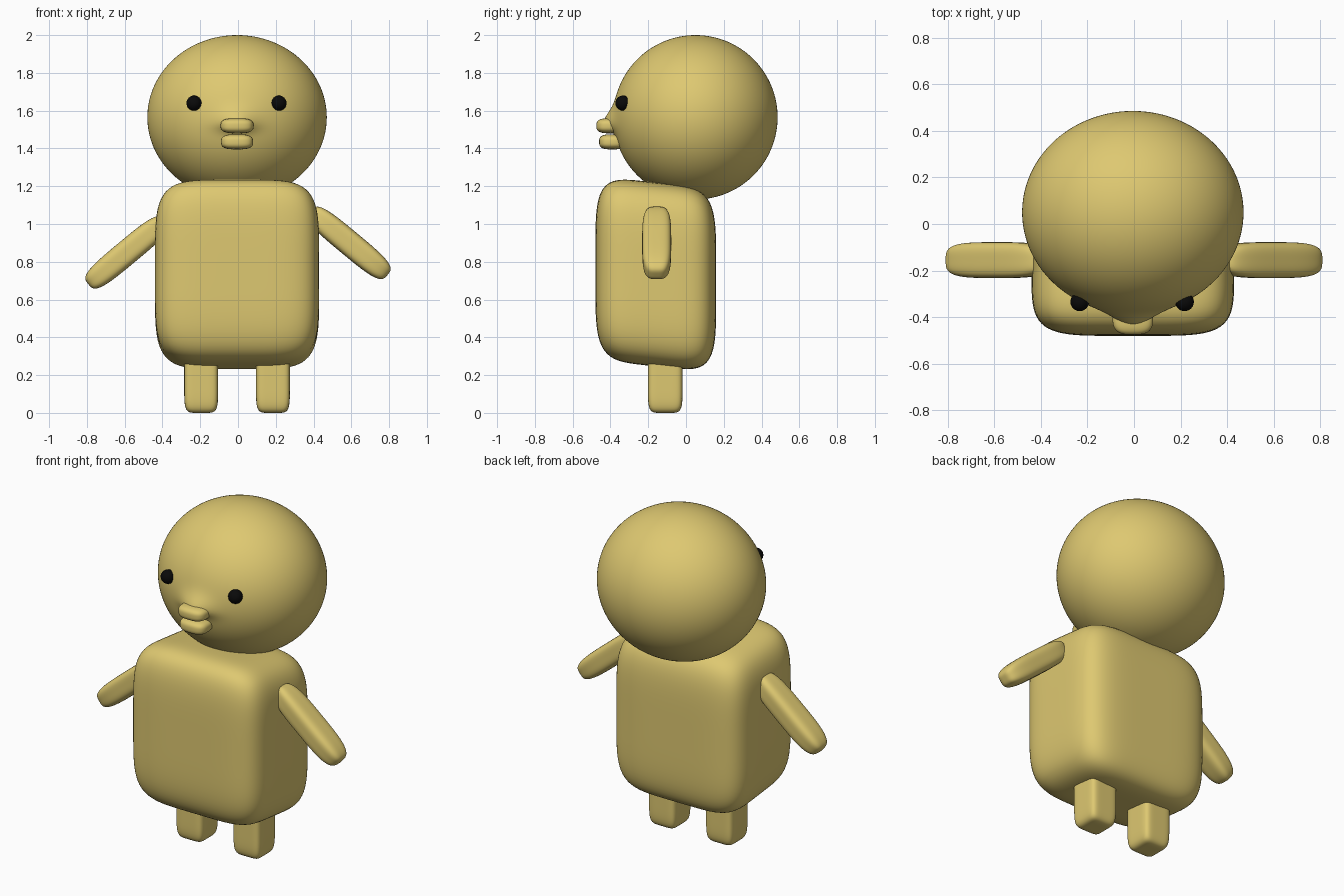
import bpy, bmesh, math
from mathutils import Matrix, Vector

if "Cube" in bpy.data.objects:
    bpy.data.objects.remove(bpy.data.objects["Cube"])


def material(name, rgb):
    m = bpy.data.materials.new(name)
    m.diffuse_color = (*rgb, 1)
    m.use_nodes = True
    m.node_tree.nodes["Principled BSDF"].inputs["Base Color"].default_value = m.diffuse_color
    return m


GOLD = material("soft gold", (0.73, 0.58, 0.165))
BLACK = material("eye black", (0.003, 0.003, 0.003))


def finish(name, bm, mat):
    mesh = bpy.data.meshes.new(name)
    bmesh.ops.recalc_face_normals(bm, faces=bm.faces)
    bm.to_mesh(mesh)
    bm.free()
    mesh.materials.append(mat)
    mesh.shade_smooth()
    ob = bpy.data.objects.new(name, mesh)
    bpy.context.collection.objects.link(ob)
    return ob


def soft_box(name, centre, half, power, tilt=0, lean=0, cuts=19):
    """Pillow-like box: a gridded cube pushed onto a superellipsoid."""
    bm = bmesh.new()
    bmesh.ops.create_cube(bm, size=2)
    bmesh.ops.subdivide_edges(bm, edges=bm.edges[:], cuts=cuts, use_grid_fill=True)
    turn = Matrix.Rotation(tilt, 3, 'Y')
    for v in bm.verts:
        p = v.co / sum(abs(c) ** power for c in v.co) ** (1 / power)
        p = Vector([p[i] * half[i] for i in range(3)])
        p.z -= lean * p.y
        v.co = turn @ p + Vector(centre)
    return finish(name, bm, GOLD)


# Head: slightly wide ball with a smooth swelling that leads into the mouth
bm = bmesh.new()
bmesh.ops.create_icosphere(bm, subdivisions=6, radius=1)
for v in bm.verts:
    x, y, z = v.co.x * 0.475 - 0.005, v.co.y * 0.435 + 0.05, v.co.z * 0.435 + 1.565
    if y < 0:
        dz = z - 1.535
        spread = 0.05 if dz > 0 else 0.03
        y -= 0.05 * math.exp(-0.5 * ((x + 0.005) / 0.07) ** 2 - 0.5 * (dz / spread) ** 2)
    v.co = (x, y, z)
finish("head", bm, GOLD)

# Mouth: two stacked rounded lips
soft_box("upper_lip", (-0.005, -0.40, 1.52), (0.087, 0.075, 0.04), 3, cuts=11)
soft_box("lower_lip", (-0.005, -0.39, 1.435), (0.085, 0.07, 0.04), 3, cuts=11)

# Eyes: small balls half sunk in the head
for side, x in (("left", -0.233), ("right", 0.217)):
    bm = bmesh.new()
    bmesh.ops.create_uvsphere(bm, u_segments=24, v_segments=16, radius=0.04,
                              matrix=Matrix.Translation((x, -0.334, 1.64)))
    finish(side + "_eye", bm, BLACK)

# Body: large pillow, top sloping down toward the back
soft_box("body", (-0.005, -0.16, 0.733), (0.435, 0.32, 0.487), 5, lean=0.11, cuts=27)

# Arms and legs
for side, s, arm_z in (("left", -1, 0.85), ("right", 1, 0.90)):
    soft_box(side + "_arm", (s * 0.588, -0.155, arm_z), (0.265, 0.077, 0.066), 3.6,
             tilt=s * math.radians(39.7))
    soft_box(side + "_leg", (s * 0.19 - 0.005, -0.11, 0.195), (0.09, 0.092, 0.195), 6)
